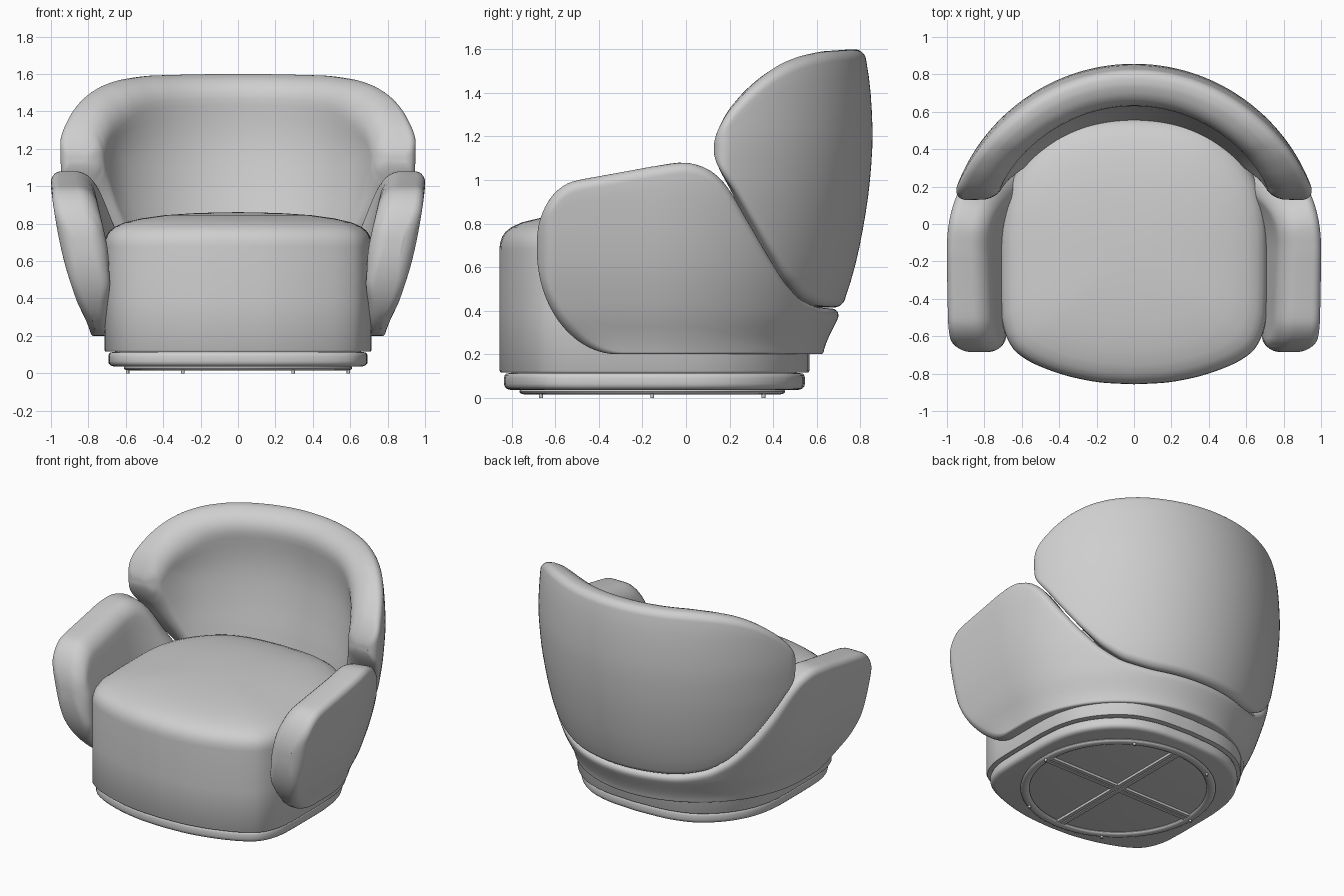
import bpy, bmesh, math
from math import sin, cos, pi, radians

if "Cube" in bpy.data.objects:
    bpy.data.objects.remove(bpy.data.objects["Cube"])

CY = -0.155  # centre of the swivel axis in y

fabric = bpy.data.materials.new("grey_fabric")
fabric.diffuse_color = (0.62, 0.62, 0.62, 1)
fabric.use_nodes = True
fabric.node_tree.nodes["Principled BSDF"].inputs["Base Color"].default_value = fabric.diffuse_color


def curve(pts):
    """Smooth monotone interpolation through (x, y) points."""
    xs, ys = zip(*pts)
    n = len(xs)
    d = [(ys[i + 1] - ys[i]) / (xs[i + 1] - xs[i]) for i in range(n - 1)]
    m = [0] + [2 * a * b / (a + b) if a * b > 0 else 0 for a, b in zip(d, d[1:])] + [d[-1]]

    def f(x):
        x = min(max(x, xs[0]), xs[-1])
        i = max(k for k in range(n - 1) if xs[k] <= x)
        h = xs[i + 1] - xs[i]
        t = (x - xs[i]) / h
        return (ys[i] * (1 + 2 * t) * (1 - t) ** 2 + h * m[i] * t * (1 - t) ** 2
                + ys[i + 1] * t * t * (3 - 2 * t) + h * m[i + 1] * t * t * (t - 1))
    return f


def finish(name, bm, angle=40):
    bmesh.ops.recalc_face_normals(bm, faces=bm.faces)
    me = bpy.data.meshes.new(name)
    bm.to_mesh(me)
    bm.free()
    ob = bpy.data.objects.new(name, me)
    bpy.context.collection.objects.link(ob)
    me.materials.append(fabric)
    bpy.ops.object.select_all(action='DESELECT')
    ob.select_set(True)
    bpy.context.view_layer.objects.active = ob
    bpy.ops.object.shade_smooth_by_angle(angle=radians(angle))
    return ob


def loft(name, loops, closed=False, angle=40):
    bm = bmesh.new()
    rows = [[bm.verts.new(p) for p in lp] for lp in loops]
    n = len(rows[0])
    for a, b in zip(rows, rows[1:] + rows[:1] if closed else rows[1:]):
        for i in range(n):
            j = (i + 1) % n
            bm.faces.new((a[i], a[j], b[j], b[i]))
    if not closed:
        bm.faces.new(rows[0])
        bm.faces.new(rows[-1])
    return finish(name, bm, angle)


# Outer shell radius by height, shared by arms and backrest
radius = curve([(0.18, 0.784), (0.4, 0.867), (0.6, 0.93), (0.8, 0.972), (1.0, 1.0),
                (1.2, 1.012), (1.4, 1.003), (1.6, 0.975)])


def place(u, z, off, skew):
    """u up to 90 is degrees round the back, beyond that hundredths along the arm."""
    r, a, s = radius(z) - off, abs(u), 1 if u >= 0 else -1
    a *= 1 - skew * off
    if a < 90:
        return (s * r * sin(radians(a)), CY + r * cos(radians(a)), z)
    return (s * r, CY - (a - 90) / 100, z)


def section(u, z0, z1, thick, inset, corners, skew):
    """Rounded upright slice; corners are (width, height) pairs, outer bottom first."""
    h, N, M, pts = z1 - z0, 7, 14, []
    ob, ot, it, ib = [(w, min(v, h * 0.48)) for w, v in corners]

    def add(z, rim, inner):
        t = thick(u, z, z1)
        e = math.hypot(inset, rim)
        pts.append(place(u, z, t - min(e, t * 0.68) if inner else min(e, t * 0.3), skew))

    for (rw, rv), up, inner in ((ob, 0, 0), (ot, 1, 0), (it, 1, 1), (ib, 0, 1)):
        for k in range(N + 1):
            a = pi / 2 * k / N
            if up != inner:
                a = pi / 2 - a
            dz = rv * (1 - cos(a))
            add(z1 - dz if up else z0 + dz, rw * (1 - sin(a)), inner)
        if not inner and not up:
            for k in range(1, M):
                add(z0 + ob[1] + (h - ob[1] - ot[1]) * k / M, 0, 0)
        if inner and up:
            for k in range(1, M):
                add(z1 - it[1] - (h - ib[1] - it[1]) * k / M, 0, 1)
    return pts


def band(name, top, bottom, thick, end, rnd, depth, corners, steps, skew=0):
    """Wrapped cushion, symmetric about the middle, with rounded ends."""
    us = [(end - rnd) * k / steps for k in range(steps)]
    us += [end - rnd * (1 - sin(pi / 2 * k / 16)) for k in range(17)]
    us = [-u for u in us[:0:-1]] + us
    loops = []
    for u in us:
        a = abs(u)
        s = max(0, (a - end + rnd) / rnd)
        inset = depth * (1 - math.sqrt(max(0, 1 - s * s)))
        unit = 0.0175 if a < 90 else 0.01
        # widen the rounding where the rim runs steeply
        kt, kb = [min(4, math.hypot(1, (f(a) - f(a - 0.5)) / 0.5 / unit)) for f in (top, bottom)]
        cs = [(w, v * k) for (w, v), k in zip(corners(a), (kb, kt, kt, kb))]
        loops.append(section(u, bottom(a), top(a), thick, inset, cs, skew))
    return loft(name, loops)


# Arms: one band running round the back below the backrest
arm_thick = curve([(0.2, 0.09), (0.3, 0.125), (0.5, 0.215), (0.7, 0.25), (0.9, 0.24), (1.1, 0.215)])
arm_rim = curve([(0, 0.41), (22, 0.415), (36, 0.45), (45.5, 0.525), (54, 0.65), (62, 0.81),
                 (70, 0.99), (74, 1.045), (77.7, 1.07), (81, 1.08), (90, 1.062), (124, 1.0)])
ARM_END = 143


def arc(a, start, end=ARM_END):
    return math.sqrt(max(0, 1 - (max(0, a - start) / (end - start)) ** 2))


def arm_corners(a):
    b = 0.012 + 0.035 * min(1, max(0, (a - 105) / 20))
    return ((b, b), (0.05, 0.05), (0.09, 0.09), (b, b))


band("arm_shell", lambda a: arm_rim(a) - 0.29 * (1 - arc(a, 122)),
     lambda a: 0.2 + 0.48 * (1 - arc(a, 106)),
     lambda u, z, z1: arm_thick(z), ARM_END, 8, 0.09, arm_corners, 64)


# Backrest leaning forward at the middle, with a soft rim
TIP = 74


def back_thick(u, z, z1):
    d = max(0, min(z1 - z, (TIP - abs(u)) * 0.0175))
    roll = 0.5 + 0.5 * cos(pi * min(d / 0.4, 1))
    lean = min(1, max(0, (1.4 - z) / 0.55)) * cos(radians(min(90, abs(u) * 1.2)))
    return 0.2 + 0.02 * roll + 0.05 * lean


def back_corners(a):
    t = min(1, max(0, (a - 52) / 20))
    t = t * t * (3 - 2 * t)
    return ((0.035, 0.035), (0.045, 0.045), (0.17 - 0.06 * t, 0.17 - 0.06 * t),
            (0.05 + 0.05 * t, 0.05 + 0.03 * t))


back_top = curve([(0, 1.6), (29, 1.592), (40, 1.575), (48.6, 1.545), (56, 1.495), (63, 1.42),
                  (68, 1.345), (74, 1.24)])
back_low = curve([(0, 0.415), (22, 0.42), (36, 0.455), (45.5, 0.53), (54, 0.655), (62, 0.815),
                  (69, 0.975), (74, 1.07)])
band("backrest", lambda a: back_top(a) - 0.08 * (1 - arc(a, 68, TIP)),
     lambda a: back_low(a) + 0.06 * (1 - arc(a, 69, TIP)),
     back_thick, TIP, 5, 0.075, back_corners, 54, 0.3)

# Plan outline of the seat, half then mirrored
half = [(0, -0.857), (0.15, -0.85), (0.3, -0.826), (0.45, -0.782), (0.57, -0.728), (0.645, -0.668),
        (0.69, -0.58), (0.71, -0.48), (0.715, -0.3), (0.715, -0.1), (0.705, 0.05), (0.675, 0.18),
        (0.61, 0.31), (0.51, 0.425), (0.38, 0.51), (0.2, 0.556), (0, 0.568)]
fx = curve([(i, p[0]) for i, p in enumerate(half)])
fy = curve([(i, p[1]) for i, p in enumerate(half)])
K = 64
side = [(fx(i * 16 / K), fy(i * 16 / K)) for i in range(K + 1)]
plan = side + [(-x, y) for x, y in side[-2:0:-1]]


def stack(name, levels):
    return loft(name, [[(x * s, CY + (y - CY) * s, z) for x, y in plan] for s, z in levels])


# Seat with a domed top
stack("seat", [(0.98, 0.115), (0.993, 0.117), (1, 0.125), (1, 0.4), (1, 0.68), (0.996, 0.71),
               (0.983, 0.738), (0.96, 0.762), (0.92, 0.784), (0.85, 0.806), (0.72, 0.828),
               (0.55, 0.845), (0.35, 0.855), (0.15, 0.86), (0.02, 0.861)])

# Plinth with softened edges
stack("plinth", [(0.925, 0.036), (0.94, 0.038), (0.955, 0.043), (0.966, 0.052), (0.97, 0.064),
                 (0.97, 0.092), (0.965, 0.104), (0.955, 0.111), (0.9, 0.117)])

# Swivel ring under the plinth
ring = []
for k in range(72):
    a = 2 * pi * k / 72
    ring.append([((0.583 + 0.028 * cos(b)) * cos(a), CY + (0.583 + 0.028 * cos(b)) * sin(a),
                  0.028 + 0.013 * sin(b)) for b in [2 * pi * j / 12 for j in range(12)]])
loft("swivel_ring", ring, closed=True)

# Crossed support rails, two strips each with a groove between
for along_x in (True, False):
    for shift in (-0.017, 0.017):
        loops = []
        for l in (-0.575, 0.575):
            prof = [(shift - 0.013, 0.02), (shift + 0.013, 0.02),
                    (shift + 0.013, 0.042), (shift - 0.013, 0.042)]
            loops.append([(l, CY + w, z) if along_x else (w, CY + l, z) for w, z in prof])
        loft("cross_rail", loops, angle=30)

# Small glides
for k in range(6):
    x, y = 0.59 * cos(k * pi / 3), CY + 0.59 * sin(k * pi / 3)
    loft("glide", [[(x + 0.009 * cos(j * pi / 6), y + 0.009 * sin(j * pi / 6), z)
                    for j in range(12)] for z in (0, 0.025)])
